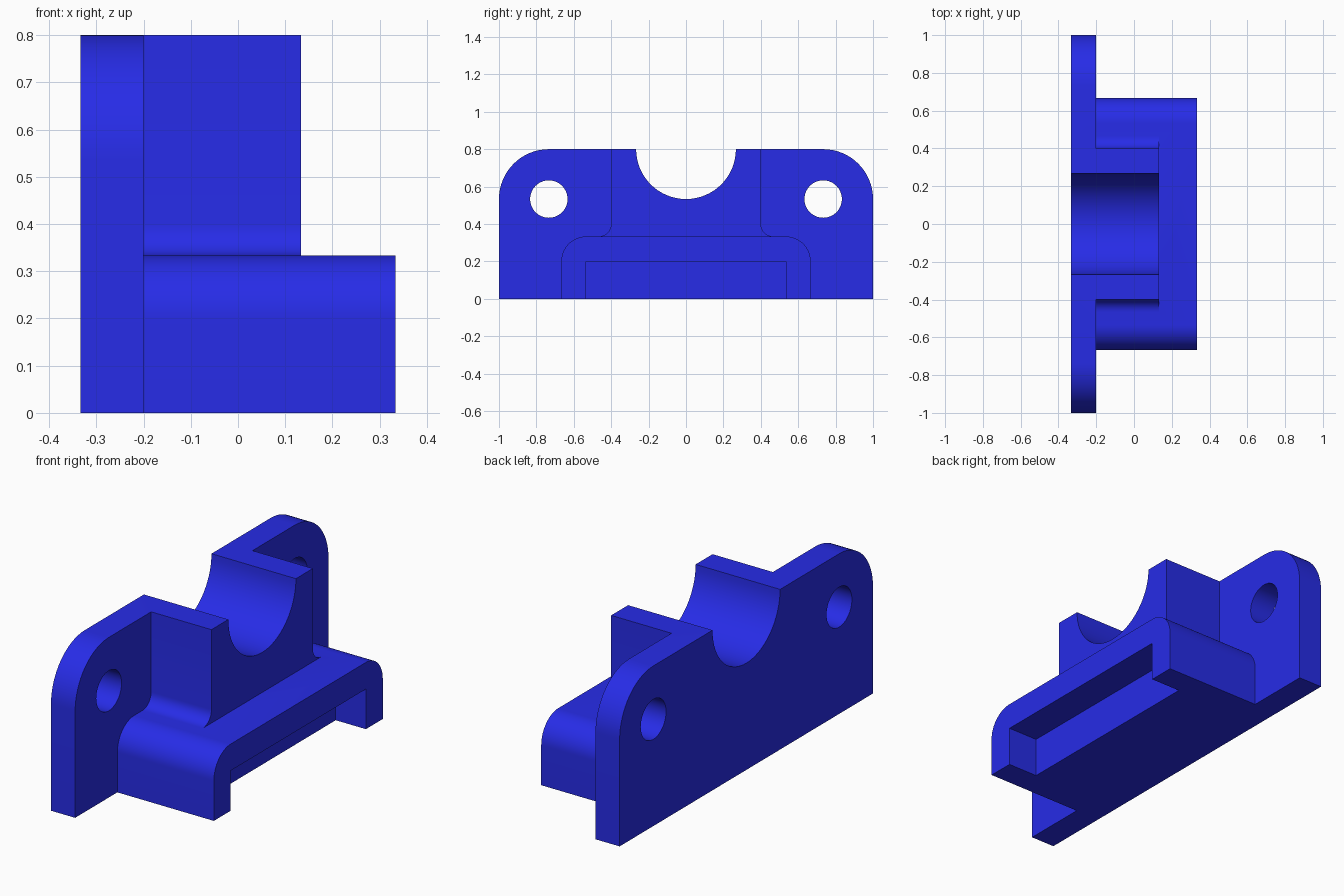
import bpy, bmesh
from math import pi, cos, sin, radians

if "Cube" in bpy.data.objects:
    bpy.data.objects.remove(bpy.data.objects["Cube"])

BACK, PLATE, BOSS, FRONT = -1 / 3, -0.2, 2 / 15, 1 / 3   # x levels
TOP = 0.8


def arc(cy, cz, r, a0, a1, n=16):
    """Points (y, z) on an arc, angles in degrees."""
    return [(cy + r * cos(radians(a0 + (a1 - a0) * i / n)),
             cz + r * sin(radians(a0 + (a1 - a0) * i / n))) for i in range(n + 1)]


def symmetric(half):
    """Close a right-hand profile with its mirror image."""
    return half + [(-y, z) for y, z in reversed(half)]


def extrude_x(name, outline, x0, x1):
    """Solid made by sweeping a (y, z) outline along x."""
    bm = bmesh.new()
    face = bm.faces.new([bm.verts.new((x0, y, z)) for y, z in outline])
    swept = bmesh.ops.extrude_face_region(bm, geom=[face])["geom"]
    bmesh.ops.translate(bm, vec=(x1 - x0, 0, 0),
                        verts=[v for v in swept if isinstance(v, bmesh.types.BMVert)])
    bmesh.ops.recalc_face_normals(bm, faces=bm.faces[:])
    mesh = bpy.data.meshes.new(name)
    bm.to_mesh(mesh)
    bm.free()
    obj = bpy.data.objects.new(name, mesh)
    bpy.context.collection.objects.link(obj)
    return obj


def combine(target, tool, operation):
    """Apply a boolean, then discard the tool object."""
    tool.hide_render = True
    mod = target.modifiers.new(operation, 'BOOLEAN')
    mod.operation, mod.object, mod.solver = operation, tool, 'EXACT'
    bpy.context.view_layer.objects.active = target
    bpy.ops.object.modifier_apply(modifier=mod.name)
    bpy.data.objects.remove(tool)


# Upright mounting plate with rounded top corners
r = 4 / 15
bracket = extrude_x("bearing_bracket",
                    symmetric([(1, 0)] + arc(1 - r, TOP - r, r, 0, 90)), BACK, PLATE)

# Rounded foot
r = 2 / 15
foot = extrude_x("foot", symmetric([(2 / 3, 0)] + arc(2 / 3 - r, 1 / 3 - r, r, 0, 90)),
                 PLATE - 0.06, FRONT)
combine(bracket, foot, 'UNION')

# Saddle block with fillets where it meets the foot
r = 1 / 15
saddle = extrude_x("saddle_block",
                   symmetric([(0.4 + r, 0.25)] + arc(0.4 + r, 1 / 3 + r, r, 270, 180, 8)
                             + [(0.4, TOP)]), PLATE - 0.06, BOSS)
combine(bracket, saddle, 'UNION')

# Half-round saddle and two bolt holes
for y, z, radius in ((0, TOP, 4 / 15), (-11 / 15, 8 / 15, 0.1), (11 / 15, 8 / 15, 0.1)):
    hole = extrude_x("hole_cutter", arc(y, z, radius, 0, 360, 64)[:-1], -0.5, 0.5)
    combine(bracket, hole, 'DIFFERENCE')

# Recess under the front of the foot
recess = extrude_x("recess_cutter", symmetric([(8 / 15, -0.1), (8 / 15, 0.2)]), 1 / 6, 0.5)
combine(bracket, recess, 'DIFFERENCE')

# Clean up flat faces
bm = bmesh.new()
bm.from_mesh(bracket.data)
bmesh.ops.remove_doubles(bm, verts=bm.verts[:], dist=1e-5)
bmesh.ops.dissolve_limit(bm, angle_limit=radians(0.5), verts=bm.verts[:], edges=bm.edges[:])
bm.to_mesh(bracket.data)
bm.free()

# Blue finish and shading
blue = bpy.data.materials.new("blue")
blue.diffuse_color = (0.02, 0.025, 0.8, 1)
blue.use_nodes = True
blue.node_tree.nodes["Principled BSDF"].inputs["Base Color"].default_value = blue.diffuse_color
bracket.data.materials.clear()
bracket.data.materials.append(blue)
bpy.ops.object.select_all(action='DESELECT')
bracket.select_set(True)
bpy.context.view_layer.objects.active = bracket
bpy.ops.object.shade_smooth_by_angle(angle=radians(30))
